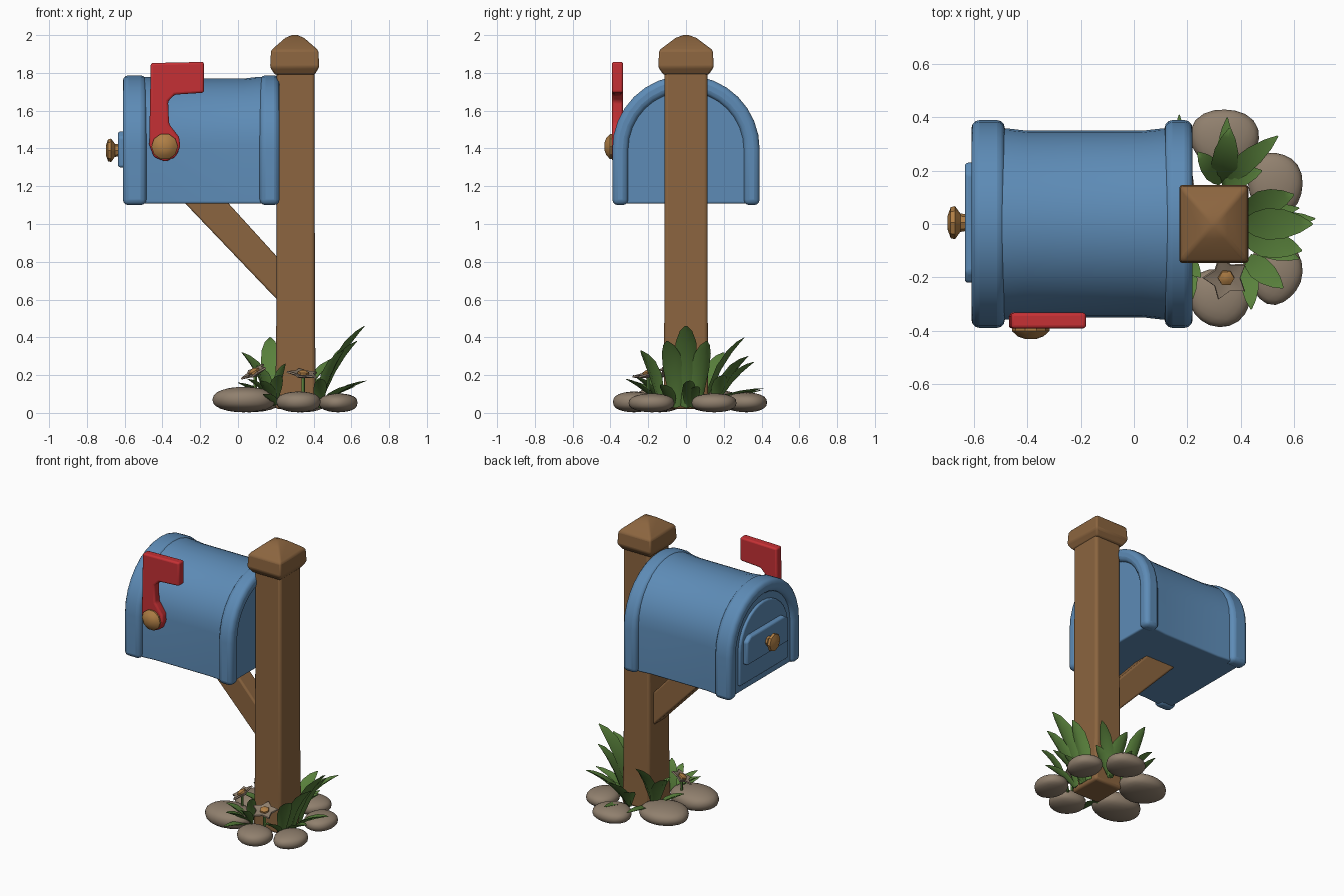
import bpy, bmesh, math, random
from mathutils import Vector, Matrix

random.seed(4)
if "Cube" in bpy.data.objects:
    bpy.data.objects.remove(bpy.data.objects["Cube"])


def material(name, rgb):
    m = bpy.data.materials.new(name)
    m.use_nodes = True
    m.diffuse_color = (*rgb, 1)
    m.node_tree.nodes["Principled BSDF"].inputs["Base Color"].default_value = (*rgb, 1)
    return m


BLUE = material("blue paint", (0.11, 0.26, 0.47))
WOOD = material("brown wood", (0.26, 0.13, 0.05))
RED = material("red paint", (0.56, 0.03, 0.035))
GREEN = material("leaf green", (0.10, 0.22, 0.045))
STONE = material("stone grey", (0.28, 0.215, 0.155))
BRASS = material("dull brass", (0.43, 0.21, 0.06))


def finish(bm, name, mat, bevel=0, segments=3, angle=35):
    bmesh.ops.recalc_face_normals(bm, faces=bm.faces)
    me = bpy.data.meshes.new(name)
    bm.to_mesh(me)
    bm.free()
    ob = bpy.data.objects.new(name, me)
    bpy.context.collection.objects.link(ob)
    me.materials.append(mat)
    bpy.ops.object.select_all(action="DESELECT")
    bpy.context.view_layer.objects.active = ob
    ob.select_set(True)
    bpy.ops.object.shade_smooth_by_angle(angle=math.radians(angle))
    if bevel:
        b = ob.modifiers.new("soft edges", "BEVEL")
        b.width, b.segments, b.limit_method = bevel, segments, "ANGLE"
    return ob


def loft(name, rings, mat, bevel=0, **kw):
    """Skin rings of equal point counts and cap both ends."""
    bm = bmesh.new()
    loops = [[bm.verts.new(p) for p in r] for r in rings]
    n = len(loops[0])
    for a, b in zip(loops, loops[1:]):
        for i in range(n):
            j = (i + 1) % n
            bm.faces.new((a[i], a[j], b[j], b[i]))
    bm.faces.new(loops[0])
    bm.faces.new(loops[-1])
    return finish(bm, name, mat, bevel, **kw)


def prism_x(name, pts, lo, hi, mat, bevel=0, **kw):
    return loft(name, [[(x, y, z) for y, z in pts] for x in (lo, hi)], mat, bevel, **kw)


def prism_y(name, pts, lo, hi, mat, bevel=0, **kw):
    return loft(name, [[(x, y, z) for x, z in pts] for y in (lo, hi)], mat, bevel, **kw)


def arch(half, bottom, top, n=16):
    arc = [(half * math.cos(math.pi * i / n), top - half + half * math.sin(math.pi * i / n))
           for i in range(n + 1)]
    return [(half, bottom)] + arc + [(-half, bottom)]


def rect(cx, hx, hy, z):
    return [(cx + sx * hx, sy * hy, z) for sx, sy in ((-1, -1), (1, -1), (1, 1), (-1, 1))]


# Wooden post, cap and diagonal brace
loft("post", [rect(0.305, 0.108, 0.118, 0.02), rect(0.305, 0.102, 0.115, 0.5),
              rect(0.305, 0.1, 0.113, 1.84)], WOOD, 0.018)
loft("post_cap", [rect(0.3, 0.105, 0.12, 1.79), rect(0.3, 0.13, 0.147, 1.83),
                  rect(0.3, 0.125, 0.142, 1.92), rect(0.3, 0.05, 0.055, 1.985),
                  rect(0.3, 0.015, 0.015, 2.0)], WOOD, 0.012)
prism_y("brace", [(0.24, 0.565), (0.24, 0.79), (-0.06, 1.12), (-0.29, 1.12)],
        -0.065, 0.065, WOOD, 0.012)

# Box body, slightly waisted between the rims
waist = ((-0.585, 0), (-0.47, 0), (-0.4, 0.008), (0.03, 0.008), (0.1, 0), (0.195, 0))
loft("box_body", [[(x, y, z) for y, z in arch(0.358 - d, 1.108, 1.778 - d)] for x, d in waist],
     BLUE, 0.01)


# Rounded rims at both ends, open underneath
rim = arch(0.39, 1.1, 1.787) + arch(0.305, 1.1, 1.70)[::-1]
prism_x("door_rim", rim, -0.61, -0.485, BLUE, 0.03)
prism_x("rear_rim", rim, 0.115, 0.22, BLUE, 0.03)

# Door panels and pull
prism_x("door_panel", arch(0.265, 1.16, 1.655), -0.603, -0.56, BLUE, 0.01)
prism_x("door_plate", [(-0.22, 1.3), (0.23, 1.3), (0.23, 1.46), (0.19, 1.49),
                       (-0.18, 1.49), (-0.22, 1.46)], -0.635, -0.58, BLUE, 0.012)


def turned(name, profile, centre, axis, mat, sides=8):
    rot = Vector((0, 0, 1)).rotation_difference(Vector(axis)).to_matrix()
    rings = [[Vector(centre) + rot @ Vector((r * math.cos(math.tau * i / sides),
                                            r * math.sin(math.tau * i / sides), h))
              for i in range(sides)] for h, r in profile]
    return loft(name, rings, mat)


turned("door_knob", [(0, 0.03), (0.03, 0.035), (0.05, 0.062), (0.066, 0.058), (0.078, 0.025)],
       (-0.622, 0.005, 1.39), (-1, 0, 0), BRASS)

# Signal flag with its pivot
prism_y("signal_flag", [(-0.47, 1.42), (-0.462, 1.852), (-0.18, 1.858), (-0.18, 1.695),
                        (-0.335, 1.685), (-0.37, 1.65), (-0.365, 1.53), (-0.312, 1.46),
                        (-0.305, 1.41), (-0.33, 1.355), (-0.385, 1.33), (-0.445, 1.355)],
        -0.392, -0.333, RED, 0.012)
turned("flag_pivot", [(0, 0.07), (0.03, 0.07), (0.05, 0.048), (0.06, 0.02)],
       (-0.388, -0.372, 1.41), (0, -1, 0), BRASS, 10)


# Ring of stones round the foot: x, y, half length, half width, top
def stone(x, y, rx, ry, top):
    bm = bmesh.new()
    bmesh.ops.create_icosphere(bm, subdivisions=3, radius=1)
    turn = random.uniform(0, 6)
    for v in bm.verts:
        wobble = 1 + 0.05 * math.sin(3 * v.co.x + turn) * math.cos(2 * v.co.y + turn)
        flat = math.copysign(abs(v.co.z) ** 0.8, v.co.z)
        v.co = Vector((x + v.co.x * rx * wobble, y + v.co.y * ry * wobble,
                       top / 2 + 0.003 + flat * top / 2))
    finish(bm, "foot_stone", STONE, angle=60)


for s in ((0.34, 0.32, 0.13, 0.115, 0.105), (0.53, 0.15, 0.105, 0.12, 0.1),
          (0.53, -0.18, 0.1, 0.12, 0.1), (0.32, -0.275, 0.12, 0.11, 0.11),
          (0.03, -0.14, 0.17, 0.13, 0.135), (0.06, 0.15, 0.16, 0.14, 0.12)):
    stone(*s)


# Curved leaves with a raised midrib
def leaf(base, tip, width):
    base, tip = Vector(base), Vector(tip)
    d = tip - base
    side = Vector((-d.y, d.x, 0)).normalized()
    normal = d.cross(side).normalized()
    mid = base + Vector((d.x * 0.3, d.y * 0.3, d.z * 0.72))
    rings = []
    for t, w in ((0, 0.45), (0.2, 0.75), (0.45, 1), (0.7, 0.9), (0.88, 0.55), (1, 0.08)):
        p = base * (1 - t) ** 2 + mid * 2 * t * (1 - t) + tip * t * t
        h = side * width * w / 2
        k = normal * width * w * 0.14
        rings.append([p + h + k, p + k * 0.6, p - h + k, p - k * 1.2])
    loft("leaf", rings, GREEN, angle=70)


# Tall outer clump, then side and inner clumps
outer = (0.43, 0, 0.03)
for tip, w in (((0.67, 0.0, 0.46), 0.12), ((0.6, 0.11, 0.38), 0.1), ((0.63, -0.1, 0.38), 0.11),
               ((0.56, -0.24, 0.33), 0.09), ((0.44, -0.32, 0.18), 0.07),
               ((0.68, 0.02, 0.17), 0.07), ((0.62, 0.06, 0.14), 0.06),
               ((0.62, -0.13, 0.15), 0.07)):
    leaf((0.43, max(-0.14, tip[1] * 0.55), 0.03), tip, w)
for tip, w in (((0.36, 0.36, 0.27), 0.1), ((0.54, 0.33, 0.3), 0.08), ((0.48, 0.2, 0.2), 0.08),
               ((0.24, 0.27, 0.2), 0.08), ((0.35, 0.4, 0.12), 0.06)):
    leaf((0.33, 0.16, 0.04), tip, w)
for tip, w in (((0.17, 0.31, 0.4), 0.1), ((0.02, 0.2, 0.32), 0.1), ((0.1, 0.03, 0.25), 0.09),
               ((0.17, 0.41, 0.13), 0.06), ((0.0, 0.02, 0.16), 0.07)):
    leaf((0.17, 0.1, 0.04), tip, w)
for tip, w in (((0.05, -0.2, 0.18), 0.07), ((0.12, -0.3, 0.17), 0.07), ((0.22, -0.28, 0.2), 0.07),
               ((0.14, -0.36, 0.1), 0.06), ((0.25, -0.2, 0.26), 0.06)):
    leaf((0.19, -0.13, 0.04), tip, w)


# Small flowers with brass-coloured centres
def flower(centre, radius, tilt):
    rot = Matrix.Rotation(tilt, 3, "Y") @ Matrix.Rotation(0.25, 3, "X")
    rings = []
    for h, k in ((-0.012, 0.25), (0.005, 1), (0.014, 0.95), (0.004, 0.25)):
        ring = []
        for i in range(10):
            a = math.tau * i / 10
            r = radius * k * (1 if i % 2 else 0.6)
            ring.append(Vector(centre) + rot @ Vector((r * math.cos(a), r * math.sin(a), h)))
        rings.append(ring)
    loft("flower_petals", rings, STONE)
    axis = rot @ Vector((0, 0, 1))
    turned("flower_centre", [(0, 0.032), (0.018, 0.03), (0.026, 0.012)], centre, axis, BRASS, 6)
    c = Vector(centre)
    turned("flower_stem", [(0, 0.01), (c.z - 0.03, 0.01)], (c.x, c.y, 0.03), (0, 0, 1), GREEN, 5)


flower((0.345, -0.2, 0.2), 0.09, 0.1)
flower((0.09, -0.08, 0.21), 0.08, -0.5)
